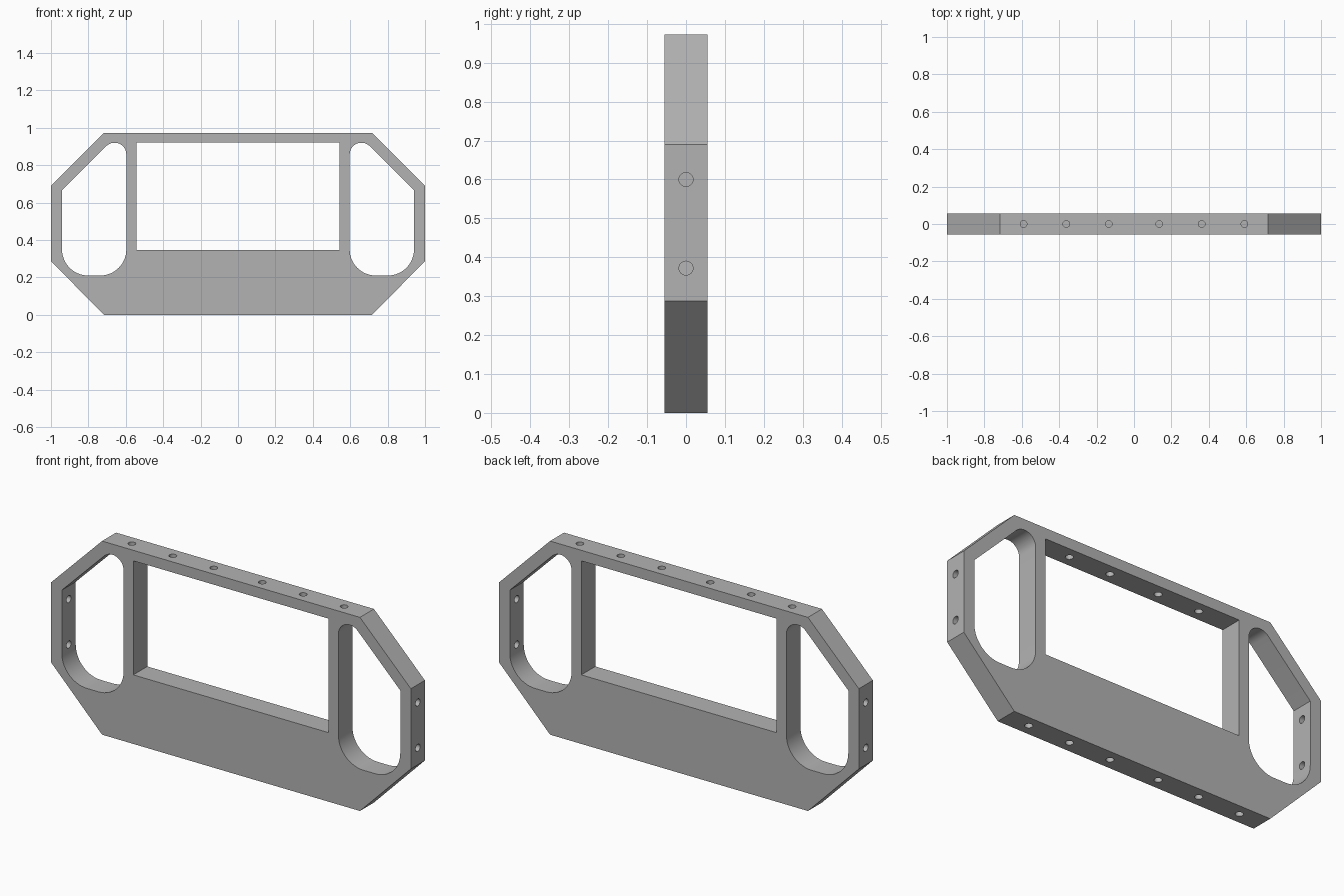
import bpy, bmesh
from math import cos, sin, pi, radians
from mathutils import Vector, Matrix

cube = bpy.data.objects.get("Cube")
if cube:
    bpy.data.objects.remove(cube, do_unlink=True)

HEIGHT, HALF_DEPTH = 0.973, 0.0555
DRILL_RADIUS, DRILL_DEPTH = 0.018, 0.06

grey = bpy.data.materials.new("plain_grey")
grey.use_nodes = True
grey.diffuse_color = (0.45, 0.45, 0.45, 1)
grey.node_tree.nodes["Principled BSDF"].inputs["Base Color"].default_value = grey.diffuse_color


def to_object(bm, name):
    bmesh.ops.recalc_face_normals(bm, faces=bm.faces)
    mesh = bpy.data.meshes.new(name)
    bm.to_mesh(mesh)
    bm.free()
    mesh.materials.append(grey)
    obj = bpy.data.objects.new(name, mesh)
    bpy.context.collection.objects.link(obj)
    return obj


def prism(name, outline, half_depth):
    """Extrude an (x, z) outline along y."""
    bm = bmesh.new()
    face = bm.faces.new([bm.verts.new((x, -half_depth, z)) for x, z in outline])
    grown = bmesh.ops.extrude_face_region(bm, geom=[face])
    verts = [v for v in grown["geom"] if isinstance(v, bmesh.types.BMVert)]
    bmesh.ops.translate(bm, verts=verts, vec=(0, 2 * half_depth, 0))
    return to_object(bm, name)


def arc(cx, cz, r, start, end, steps=14):
    angles = [radians(start + (end - start) * i / steps) for i in range(steps + 1)]
    return [(cx + r * cos(a), cz + r * sin(a)) for a in angles]


def drill(name, point, inward):
    """Round cutter entering the frame at point."""
    inward = Vector(inward)
    bm = bmesh.new()
    bmesh.ops.create_cone(bm, cap_ends=True, segments=24, radius1=DRILL_RADIUS,
                          radius2=DRILL_RADIUS, depth=2 * DRILL_DEPTH)
    turn = inward.to_track_quat('Z', 'Y').to_matrix().to_4x4()
    bmesh.ops.transform(bm, matrix=Matrix.Translation(point) @ turn, verts=bm.verts)
    return to_object(bm, name)


# Octagonal frame body
right_half = [(0.717, 0), (1, 0.287), (1, 0.69), (0.717, HEIGHT)]
frame = prism("frame", right_half + [(-x, z) for x, z in reversed(right_half)], HALF_DEPTH)

# Screen opening
cutters = [prism("window_cutter", [(-0.543, 0.347), (0.543, 0.347),
                                   (0.543, 0.92), (-0.543, 0.92)], 0.2)]

# Rounded grip openings, with a sloping outer corner
inner, outer, floor, r = 0.597, 0.941, 0.21, 0.14
grip = (arc(inner + r, floor + r, r, 180, 270)
        + arc(outer - r, floor + r, r, 270, 360)
        + [(outer, 0.666)]
        + arc(inner + 0.063, 0.857, 0.063, 45, 180))

for side in (-1, 1):
    cutters.append(prism("grip_cutter", [(side * x, z) for x, z in grip], 0.2))
    # Screw holes in the side walls, then along the top and bottom edges
    for z in (0.372, 0.60):
        cutters.append(drill("side_drill", (side, 0, z), (-side, 0, 0)))
    for x in (0.135, 0.362, 0.59):
        cutters.append(drill("top_drill", (side * x, 0, HEIGHT), (0, 0, -1)))
        cutters.append(drill("bottom_drill", (side * x, 0, 0), (0, 0, 1)))

for cutter in cutters:
    mod = frame.modifiers.new("cut", 'BOOLEAN')
    mod.operation, mod.solver, mod.object = 'DIFFERENCE', 'EXACT', cutter

# Bake the cuts and discard the cutters
bpy.context.view_layer.update()
evaluated = frame.evaluated_get(bpy.context.evaluated_depsgraph_get())
cut_mesh = bpy.data.meshes.new_from_object(evaluated)
frame.modifiers.clear()
frame.data = cut_mesh
cut_mesh.materials.clear()
cut_mesh.materials.append(grey)
for cutter in cutters:
    bpy.data.objects.remove(cutter, do_unlink=True)

# Smooth curved walls, sharp edges
bpy.ops.object.select_all(action='DESELECT')
frame.select_set(True)
bpy.context.view_layer.objects.active = frame
bpy.ops.object.shade_smooth_by_angle(angle=radians(30))
